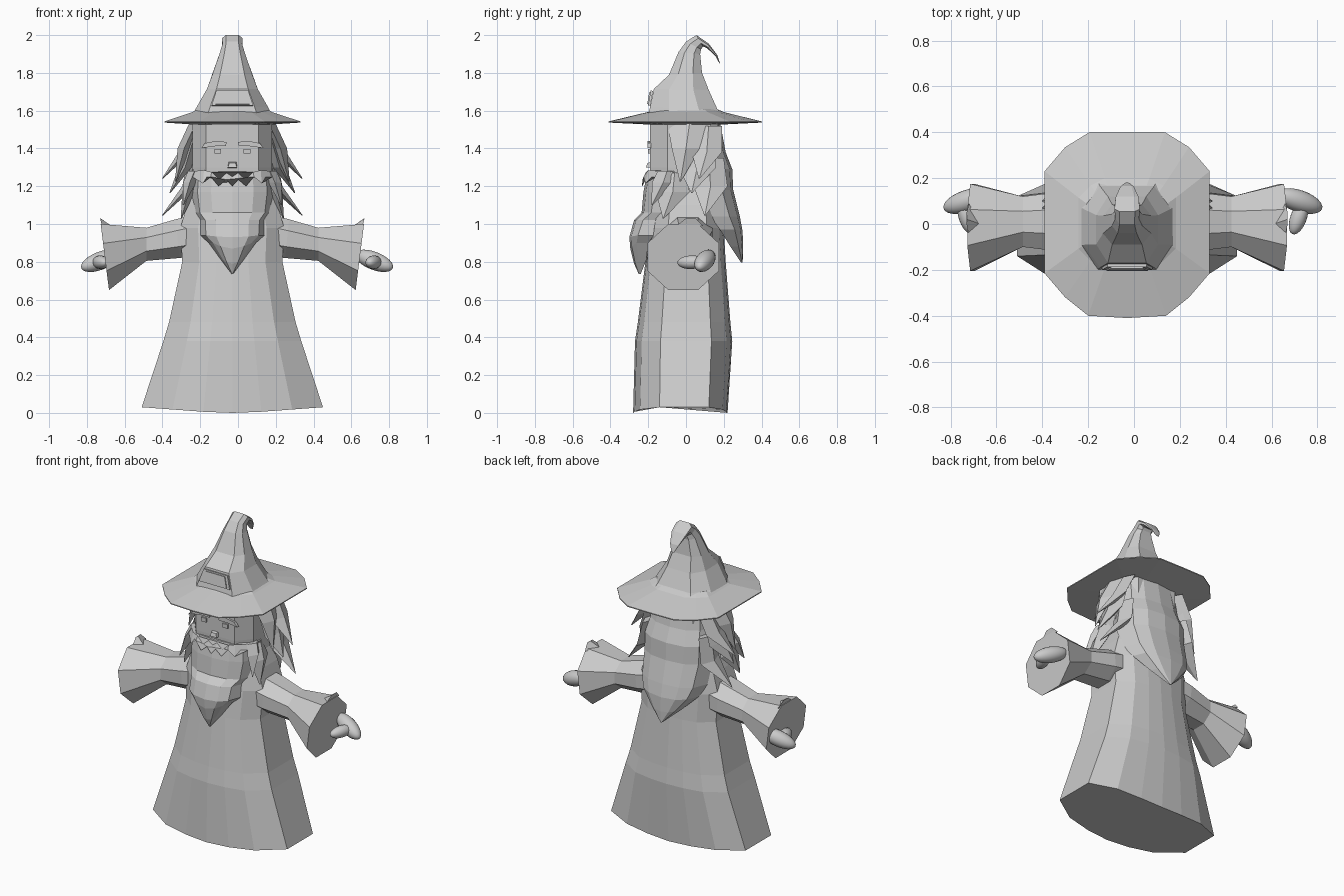
import bpy, bmesh, math
from mathutils import Vector

if "Cube" in bpy.data.objects:
    bpy.data.objects.remove(bpy.data.objects["Cube"])

CX = -0.03  # body centre line
grey = bpy.data.materials.new("plain grey")
grey.diffuse_color = (0.6, 0.6, 0.6, 1)
grey.use_nodes = True
grey.node_tree.nodes["Principled BSDF"].inputs["Base Color"].default_value = grey.diffuse_color


def make(name, bm, smooth=False):
    bmesh.ops.remove_doubles(bm, verts=bm.verts, dist=0.0005)
    bmesh.ops.recalc_face_normals(bm, faces=bm.faces)
    mesh = bpy.data.meshes.new(name)
    for f in bm.faces:
        f.smooth = smooth
    bm.to_mesh(mesh)
    bm.free()
    mesh.materials.append(grey)
    ob = bpy.data.objects.new(name, mesh)
    bpy.context.collection.objects.link(ob)
    return ob


def loft(name, rings, cap=True):
    """Skin a list of closed rings that share a point count."""
    bm = bmesh.new()
    loops = [[bm.verts.new((p[0] + CX, p[1], p[2])) for p in r] for r in rings]
    n = len(loops[0])
    for a, b in zip(loops, loops[1:]):
        for i in range(n):
            j = (i + 1) % n
            bm.faces.new((a[i], a[j], b[j], b[i]))
    if cap:
        bm.faces.new(loops[0])
        bm.faces.new(loops[-1])
    return make(name, bm)


def plate(name, pts, y, depth):
    """Extrude an outline drawn in x and z towards the front."""
    return loft(name, [[(x, y, z) for x, z in pts],
                       [(x, y - depth, z) for x, z in pts]])


def both(half):
    """Mirror a half outline, running from +x round to -x."""
    return half + [(-p[0],) + tuple(p[1:]) for p in reversed(half) if abs(p[0]) > 1e-6]


# Gown: flat sides, rounded front and back
def gown_ring(hw, yf, yb, z, drop=0.0):
    half = [(0, yf, z - drop), (.32 * hw, yf * .97, z - drop * .8),
            (.66 * hw, yf * .87, z - drop * .4), (hw, yf * .5, z),
            (hw, yb * .55, z), (.66 * hw, yb * .88, z - drop * .4),
            (.32 * hw, yb * .97, z - drop * .8), (0, yb, z - drop)]
    return both(half)


loft("gown", [gown_ring(.48, -.28, .22, .03, .03), gown_ring(.365, -.27, .245, .38),
              gown_ring(.335, -.255, .235, .48), gown_ring(.265, -.215, .21, .8),
              gown_ring(.275, -.19, .2, .98), gown_ring(.24, -.17, .19, 1.1),
              gown_ring(.18, -.14, .16, 1.25)])


# Head: chamfered block
def octagon(hw, yf, yb, z):
    return both([(.66 * hw, yf, z), (hw, yf * .52, z), (hw, yb * .52, z), (.66 * hw, yb, z)])


loft("head", [octagon(.2, -.18, .16, 1.1), octagon(.21, -.19, .17, 1.3),
              octagon(.21, -.19, .17, 1.57)])

# Brim: low cone with a nearly flat underside
edge = both([(0, -.41), (.17, -.4), (.27, -.32), (.36, -.215),
             (.36, .23), (.27, .335), (.165, .4), (0, .402)])


def brim_ring(sx, sy, z):
    return [(x * sx, y * sy, z) for x, y in edge]


loft("hat_brim", [brim_ring(.5, .4, 1.525), brim_ring(1, 1, 1.537),
                  brim_ring(1, 1, 1.543), brim_ring(.59, .5, 1.592),
                  brim_ring(.5, .4, 1.61)])

# Hat crown: tilted rings bending back into a curled tip
crown = [(.21, -.2, 1.58, .19, 1.58), (.19, -.19, 1.62, .165, 1.61),
         (.135, -.17, 1.715, .12, 1.71), (.105, -.09, 1.79, .085, 1.8),
         (.066, -.04, 1.91, .075, 1.9), (.052, 0, 1.965, .08, 1.925),
         (.055, .055, 2.0, .09, 1.94), (.05, .12, 1.955, .112, 1.93),
         (.03, .165, 1.895, .155, 1.89), (.01, .18, 1.85, .177, 1.85)]


def crown_ring(hw, yf, zf, yb, zb):
    at = lambda t: (yf + (yb - yf) * t, zf + (zb - zf) * t)
    return both([(.62 * hw, *at(0)), (hw, *at(.28)), (hw, *at(.72)), (.62 * hw, *at(1))])


loft("hat_crown", [crown_ring(*c) for c in crown])

# Hat patch: framed trapezoid leaning with the crown
for name, k, y in (("hat_patch", 1, -.19), ("hat_patch_panel", .82, -.196)):
    ob = plate(name, [(-.11 * k, -.04 * k), (.11 * k, -.04 * k),
                      (.085 * k, .04 * k), (-.085 * k, .04 * k)], 0, .012)
    ob.location = (CX * 0, y + .008, 1.665)
    ob.rotation_euler = (math.radians(-10), 0, 0)

# Face details
for s, side in ((-1, "left"), (1, "right")):
    x = s * .077
    plate(side + "_eye", [(x - .018, 1.372), (x + .018, 1.372),
                          (x + .018, 1.398), (x - .018, 1.398)], -.185, .015)
    plate(side + "_eyebrow", [(s * a, b) for a, b in (
        (.035, 1.412), (.09, 1.412), (.165, 1.402), (.145, 1.428), (.085, 1.44), (.03, 1.434))],
        -.185, .018)
loft("nose", [[(-.022, -.185, 1.33), (.022, -.185, 1.33), (.025, -.185, 1.297), (-.025, -.185, 1.297)],
              [(-.016, -.205, 1.322), (.016, -.205, 1.322), (.025, -.212, 1.3), (-.025, -.212, 1.3)]])


# Beard and back hair: wraps ending in a point
def wrap_ring(hw, y_out, y_in, z, dip=0.0):
    d = y_out - y_in
    return both([(0, y_out, z - dip), (.5 * hw, y_out - .08 * d, z - dip * .6),
                 (.82 * hw, y_out - .35 * d, z), (hw, y_in, z)])


loft("beard", [wrap_ring(*r) for r in (
    (.215, -.205, -.07, 1.28), (.225, -.225, -.06, 1.17), (.21, -.235, -.09, 1.06),
    (.175, -.275, -.14, 1.02), (.17, -.3, -.17, .94, .01), (.125, -.295, -.2, .9, .03),
    (.06, -.275, -.21, .81, .02), (.003, -.25, -.24, .735))])
loft("back_hair", [wrap_ring(*r) for r in (
    (.2, .18, .03, 1.54), (.215, .21, .05, 1.38), (.235, .245, .07, 1.29),
    (.235, .25, .08, 1.18), (.22, .285, .13, 1.04), (.19, .3, .18, .97, .01),
    (.1, .302, .235, .88, .01), (.003, .3, .292, .795))])

# Moustache: folded band with a ragged lower edge
band = both([(.225, -.08, 1.275, 1.2), (.205, -.14, 1.28, 1.25), (.15, -.2, 1.285, 1.215),
             (.11, -.21, 1.275, 1.25), (.07, -.215, 1.235, 1.2), (.03, -.215, 1.27, 1.235),
             (0, -.218, 1.25, 1.2)])
loft("moustache", [[(x, y, t) for x, y, t, b in band] +
                   [(x, y + .03, t) for x, y, t, b in reversed(band)],
                   [(x * 1.04, y - .015, b) for x, y, t, b in band] +
                   [(x, y + .03, b) for x, y, t, b in reversed(band)]])


# Side hair: tapering blades
def blade(name, s, root, mid, tip, w0, w1, t=.035):
    def diamond(c, w, t):
        return [(s * (c[0] + t), c[1], c[2]), (s * c[0], c[1] + w, c[2]),
                (s * (c[0] - t), c[1], c[2]), (s * c[0], c[1] - w, c[2])]
    loft(name, [diamond(root, w0, t), diamond(mid, w1, t), diamond(tip, .003, .003)])


blades = [((.19, .02, 1.54), (.255, .0, 1.4), (.3, -.03, 1.225), .12, .075),
          ((.18, .12, 1.52), (.25, .11, 1.38), (.37, .07, 1.24), .07, .08),
          ((.19, .05, 1.5), (.25, .06, 1.3), (.33, .03, 1.165), .1, .1),
          ((.2, .12, 1.35), (.23, .13, 1.2), (.37, .1, 1.045), .08, .09),
          ((.2, -.06, 1.27), (.23, -.07, 1.17), (.27, -.12, 1.03), .05, .09),
          ((.2, -.1, 1.28), (.225, -.12, 1.22), (.26, -.18, 1.1), .05, .06)]
for s, side in ((-1, "left"), (1, "right")):
    for i, b in enumerate(blades):
        blade(f"{side}_hair_lock_{i + 1}", s, *b)


# Sleeves: eight-sided, flaring to a hanging cuff
def sleeve_ring(s, x, y0, y1, z0, z1, lean):
    out = []
    for k in range(8):
        a = math.radians(22.5 + 45 * k)
        u, v = math.cos(a) / .924, math.sin(a) / .924
        out.append((s * (x + lean * v), (y0 + y1) / 2 + (y1 - y0) / 2 * u,
                    (z0 + z1) / 2 + (z1 - z0) / 2 * v))
    return out


for s, side in ((-1, "left"), (1, "right")):
    loft(side + "_sleeve", [sleeve_ring(s, *r) for r in (
        (.2, -.12, .14, .83, 1.05, 0), (.29, -.12, .14, .82, 1.025, .01),
        (.455, -.1, .12, .805, .98, .0), (.675, -.205, .175, .65, 1.0, .022))])
    # Pointed rear corner of the cuff
    loft(side + "_cuff_corner", [
        [(s * .64, .0, .99), (s * .69, -.05, .99), (s * .69, .09, .99)],
        [(s * .698, .02, 1.03), (s * .7, .0, 1.03), (s * .7, .05, 1.03)]])

    # Hand: two smooth rounded lobes, fingers and thumb
    shift = 0 if s > 0 else .05
    bm = bmesh.new()
    for a, b, r in (((.66, .13, .84), (.84, .07, .77), .048),
                    ((.77, .09, .8), (.725, -.035, .795), .036)):
        a, b = Vector(a), Vector(b)
        d = b - a
        m = (Vector((0, 0, 1)).rotation_difference(d)).to_matrix().to_4x4()
        new = bmesh.ops.create_uvsphere(bm, u_segments=20, v_segments=12, radius=1)["verts"]
        for v in new:
            p = m @ Vector((v.co.x * r, v.co.y * r, v.co.z * (d.length / 2 + .01))) + (a + b) / 2
            v.co = (s * p.x + CX + shift, p.y, p.z)
    make(side + "_hand", bm, smooth=True)
